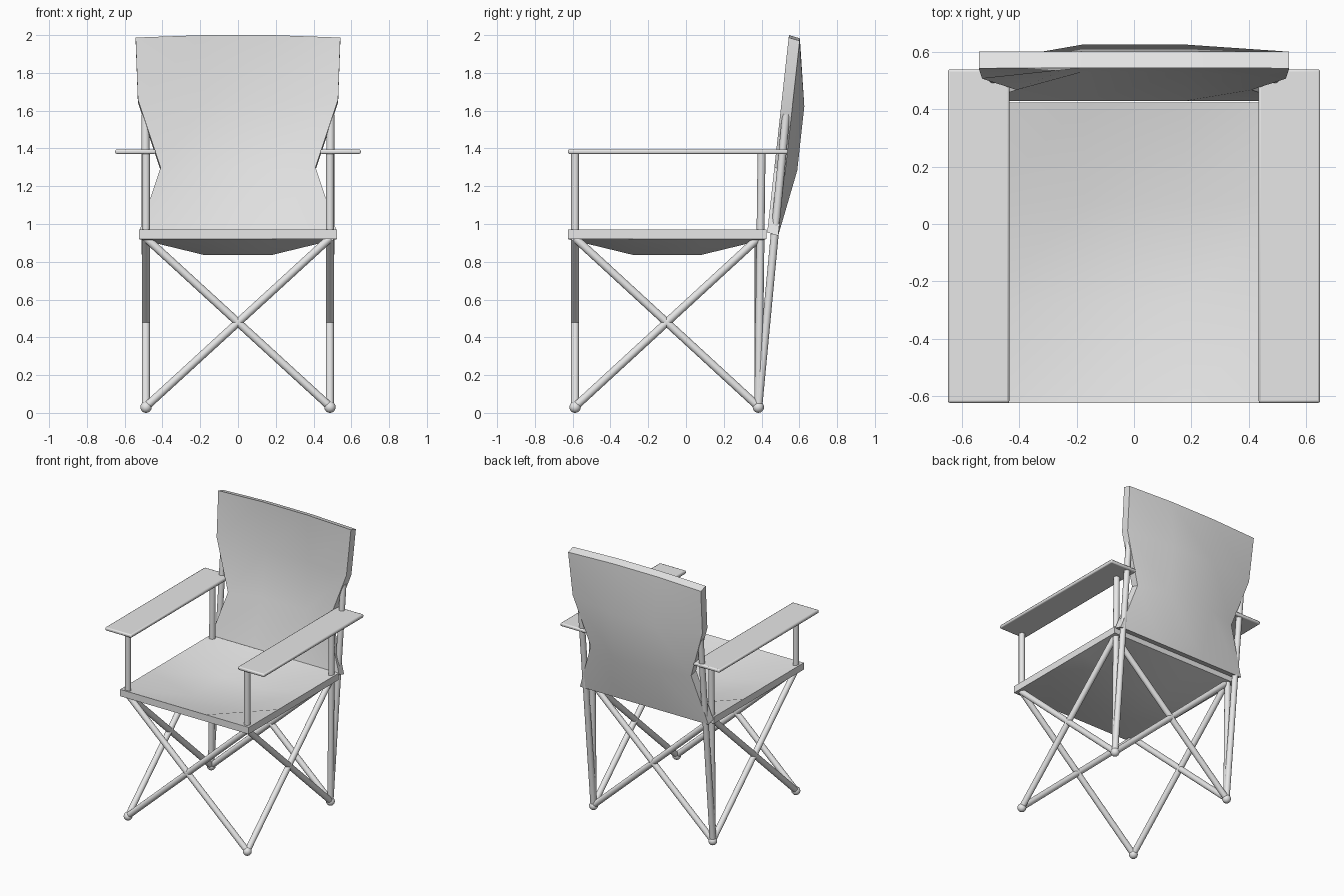
import bpy, bmesh, math
from mathutils import Vector

cube = bpy.data.objects.get("Cube")
if cube:
    bpy.data.objects.remove(cube, do_unlink=True)

grey = bpy.data.materials.new("plain_grey")
grey.use_nodes = True
grey.diffuse_color = (0.8, 0.8, 0.8, 1)
grey.node_tree.nodes["Principled BSDF"].inputs["Base Color"].default_value = (0.8, 0.8, 0.8, 1)


def finish(name, bm):
    """Turn a bmesh into a grey object, smooth except at sharp edges."""
    bmesh.ops.recalc_face_normals(bm, faces=bm.faces[:])
    mesh = bpy.data.meshes.new(name)
    bm.to_mesh(mesh)
    bm.free()
    mesh.materials.append(grey)
    obj = bpy.data.objects.new(name, mesh)
    bpy.context.collection.objects.link(obj)
    bpy.ops.object.select_all(action='DESELECT')
    obj.select_set(True)
    bpy.context.view_layer.objects.active = obj
    bpy.ops.object.shade_smooth_by_angle(angle=math.radians(35))
    return obj


def rod(name, a, b, radius=0.021):
    a, b = Vector(a), Vector(b)
    bm = bmesh.new()
    bmesh.ops.create_cone(bm, cap_ends=True, segments=16, radius1=radius,
                          radius2=radius, depth=(b - a).length)
    obj = finish(name, bm)
    obj.location = (a + b) / 2
    obj.rotation_euler = (b - a).to_track_quat('Z', 'Y').to_euler()


def fabric(name, point, offset):
    """Three by three quilt of faces, thickened along the offset."""
    bm = bmesh.new()
    grid = [[bm.verts.new(point(i, j)) for i in range(4)] for j in range(4)]
    faces = [bm.faces.new((grid[j][i], grid[j][i + 1], grid[j + 1][i + 1], grid[j + 1][i]))
             for j in range(3) for i in range(3)]
    extruded = bmesh.ops.extrude_face_region(bm, geom=faces, use_keep_orig=True)
    moved = [v for v in extruded["geom"] if isinstance(v, bmesh.types.BMVert)]
    bmesh.ops.translate(bm, verts=moved, vec=offset)
    finish(name, bm)


# Sagging seat
def seat_point(i, j):
    sag = 0.085 if i in (1, 2) and j in (1, 2) else 0
    return (-0.525 + 0.35 * i, -0.625 + 0.35 * j, 0.97 - sag)


fabric("seat", seat_point, (0, 0, -0.05))

# Waisted backrest, leaning and bowed backwards
half_widths = (0.525, 0.41, 0.53, 0.542)
edge_heights = (0.955, 1.3, 1.66, 1.987)
middle_heights = (0.955, 1.3, 1.64, 2.0)


def back_point(i, j):
    inner = i in (1, 2)
    z = (middle_heights if inner else edge_heights)[j]
    x = (0.18 if inner else half_widths[j]) * (1 if i > 1 else -1)
    bow = 0.063 if inner and j in (1, 2) else 0
    return (x, 0.43 + (z - 0.955) * 0.11 + bow, z)


fabric("backrest", back_point, (0, 0.058, -0.017))

# Frame
X, FRONT, BACK, LOW, HIGH, ARM = 0.487, -0.587, 0.383, 0.033, 0.925, 1.38

for y, label in ((FRONT, "front"), (BACK, "back")):
    for s, side in ((1, "left"), (-1, "right")):
        rod(f"{label}_brace_{side}", (s * X, y, LOW), (-s * X, y, HIGH))

for s, side in ((1, "left"), (-1, "right")):
    x = s * X
    rod(f"{side}_brace_rising_back", (x, FRONT, LOW), (x, BACK, HIGH))
    rod(f"{side}_brace_rising_front", (x, BACK, LOW), (x, FRONT, HIGH))
    rod(f"{side}_front_arm_post", (x, FRONT, HIGH), (x, FRONT, ARM))
    rod(f"{side}_rear_arm_post", (x, BACK, LOW), (x, 0.4, ARM))
    rod(f"{side}_back_pole", (x, BACK, LOW), (s * 0.49, 0.53, 1.58))

    # Ball feet
    for y, label in ((FRONT, "front"), (BACK, "back")):
        bm = bmesh.new()
        bmesh.ops.create_uvsphere(bm, u_segments=16, v_segments=10, radius=0.03)
        foot = finish(f"{label}_foot_{side}", bm)
        foot.location = (x, y, 0.03)

    # Flat armrest with softened rim
    bm = bmesh.new()
    bmesh.ops.create_cube(bm, size=1)
    bmesh.ops.scale(bm, vec=(0.215, 1.165, 0.024), verts=bm.verts[:])
    arm = finish(f"{side}_armrest", bm)
    arm.location = (s * 0.5425, -0.0425, 1.383)
    rim = arm.modifiers.new("rim", 'BEVEL')
    rim.width = 0.008
    rim.segments = 2
